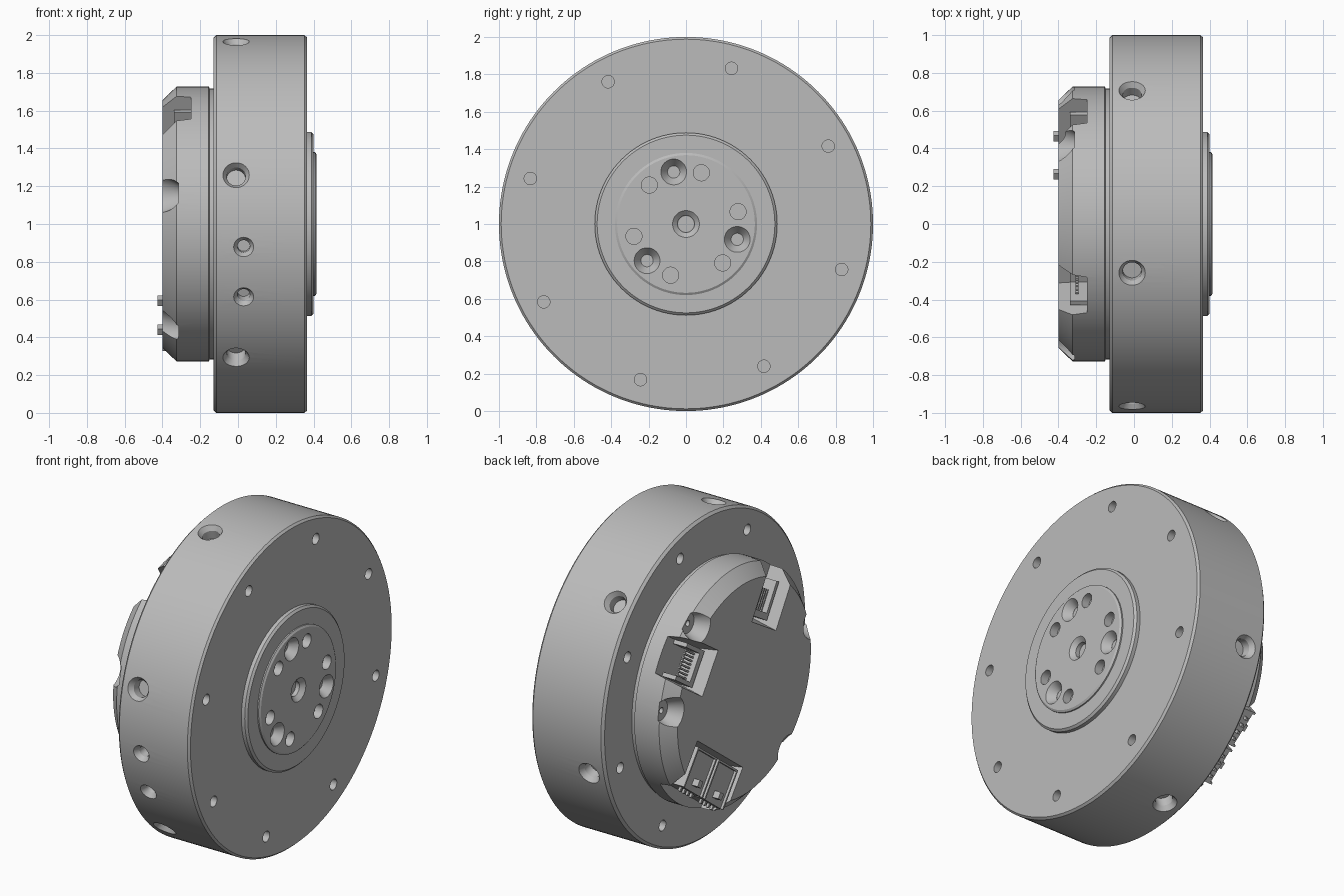
import bpy, bmesh
from math import radians, cos, sin, pi
from mathutils import Matrix

if "Cube" in bpy.data.objects:
    bpy.data.objects.remove(bpy.data.objects["Cube"], do_unlink=True)

grey = bpy.data.materials.new("machined_grey")
grey.use_nodes = True
grey.diffuse_color = (0.5, 0.5, 0.5, 1)
grey.node_tree.nodes["Principled BSDF"].inputs["Base Color"].default_value = (0.5, 0.5, 0.5, 1)

CENTRE = Matrix.Translation((0, 0, 1))
ALONG_X = CENTRE @ Matrix.Rotation(pi / 2, 4, 'Y')


def turn(angle):
    """Frame with local y pointing outwards at an angle around the main axis."""
    return CENTRE @ Matrix.Rotation(radians(angle), 4, 'X')


def facing(x, radius, angle, sign=1):
    """Frame with local z along +x or -x at a polar position."""
    return turn(angle) @ Matrix.Translation((x, radius, 0)) @ Matrix.Rotation(sign * pi / 2, 4, 'Y')


def rim(x, angle):
    """Frame with local z pointing out of the rim."""
    return turn(angle) @ Matrix.Translation((x, 1, 0)) @ Matrix.Rotation(-pi / 2, 4, 'X')


def revolve(bm, profile, frame, sides):
    """Closed solid from (height, radius) points turned around local z."""
    rings = [[bm.verts.new(frame @ Matrix.Rotation(2 * pi * i / sides, 4, 'Z').to_3x3().to_4x4()
                           @ Matrix.Translation((r, 0, h)).translation)
              for i in range(sides)] for h, r in profile]
    for a, b in zip(rings, rings[1:]):
        for i in range(sides):
            j = (i + 1) % sides
            bm.faces.new((a[i], a[j], b[j], b[i]))
    bm.faces.new(rings[0][::-1])
    bm.faces.new(rings[-1])


def block(bm, x, r, t, angle, flare=0):
    """Box by x, radial and tangential ranges; its -x end may flare out."""
    verts = bmesh.ops.create_cube(bm, size=1)["verts"]
    for v in verts:
        low = v.co.x < 0
        extra = flare if low else 0
        v.co = (x[0] if low else x[1],
                r[0] - extra if v.co.y < 0 else r[1],
                t[0] - extra if v.co.z < 0 else t[1] + extra)
    bmesh.ops.transform(bm, matrix=turn(angle), verts=verts)


def finish(bm, name):
    bmesh.ops.recalc_face_normals(bm, faces=bm.faces)
    mesh = bpy.data.meshes.new(name)
    bm.to_mesh(mesh)
    bm.free()
    mesh.materials.append(grey)
    obj = bpy.data.objects.new(name, mesh)
    bpy.context.collection.objects.link(obj)
    return obj


def smooth(obj):
    bpy.ops.object.select_all(action='DESELECT')
    obj.select_set(True)
    bpy.context.view_layer.objects.active = obj
    bpy.ops.object.shade_smooth_by_angle(angle=radians(25))


def cut(obj, cutter_bm):
    cutter = finish(cutter_bm, "cutter")
    cutter.hide_render = True
    mod = obj.modifiers.new("cut", 'BOOLEAN')
    mod.operation, mod.solver, mod.object = 'DIFFERENCE', 'EXACT', cutter
    mod.use_self = True
    bpy.context.view_layer.objects.active = obj
    bpy.ops.object.modifier_apply(modifier="cut")
    bpy.data.objects.remove(cutter, do_unlink=True)
    smooth(obj)


def hole(bm, frame, radius, depth, mouth=0, sink=0):
    """Blind hole with an optional conical mouth."""
    mouth = mouth or radius
    revolve(bm, [(-depth, radius), (-sink, radius), (0, mouth), (0.03, mouth)]
            if sink else [(-depth, radius), (0.03, radius)], frame, 32)


# Main housing: thick disc with bolt holes on both faces and holes round the rim
bm = bmesh.new()
revolve(bm, [(-0.13, 0.985), (-0.115, 1), (0.352, 1), (0.365, 0.988)], ALONG_X, 160)
housing = finish(bm, "main_housing")
bm = bmesh.new()
for k in range(8):
    hole(bm, facing(0.365, 0.867, 28.7 + 45 * k), 0.033, 0.1)
    hole(bm, facing(-0.13, 0.867, 28.7 + 45 * k, -1), 0.033, 0.045)
for k in range(6):
    hole(bm, rim(-0.01, 45 + 60 * k), 0.05, 0.085, 0.07, 0.03)
for angle in (187, 202.7):
    hole(bm, rim(0.03, angle), 0.033, 0.085, 0.053, 0.03)
cut(housing, bm)

# Output flange: stepped hub with a bolt circle and centre bore
bm = bmesh.new()
revolve(bm, [(0.3, 0.488), (0.388, 0.488), (0.4, 0.475), (0.4, 0.38),
             (0.408, 0.38), (0.416, 0.368)], ALONG_X, 96)
flange = finish(bm, "output_flange")
bm = bmesh.new()
for k in range(3):
    angle = 103.3 + 120 * k
    hole(bm, facing(0.416, 0.286, angle), 0.033, 0.1, 0.069, 0.05)
    for side in (-30, 30):
        hole(bm, facing(0.416, 0.286, angle + side), 0.043, 0.08)
hole(bm, ALONG_X @ Matrix.Translation((0, 0, 0.416)), 0.045, 0.1, 0.072, 0.025)
cut(flange, bm)

# Rear cover: chamfered drum with scalloped screw seats and connector pockets
bm = bmesh.new()
revolve(bm, [(-0.4, 0.655), (-0.325, 0.728), (-0.155, 0.728), (-0.15, 0.718),
             (-0.1, 0.718)], ALONG_X, 128)
cover = finish(bm, "rear_cover")
bm = bmesh.new()
for angle in (9, 52, 167, 232):
    seat = facing(-0.4, 0.7, angle, -1)
    revolve(bm, [(-0.085, 0.06), (-0.06, 0.075), (0.02, 0.11)], seat, 32)
    revolve(bm, [(-0.13, 0.018), (-0.08, 0.018)], seat, 16)
POCKETS = [(121.5, 0.4, 0.11), (34, 0.43, 0.11), (-53, 0.42, 0.25)]
for angle, inner, half in POCKETS:
    block(bm, (-0.41, -0.25), (inner, 0.9), (-half, half), angle, 0.03)
cut(cover, bm)

# Connectors: open socket with back wall, side walls and a row of pins
for name, (angle, inner, half) in zip(("upper_connector", "side_connector"), POCKETS):
    bm = bmesh.new()
    block(bm, (-0.34, -0.24), (inner + 0.01, inner + 0.05), (-half, half), angle)
    for side in (-1, 1):
        t = sorted((side * half, side * (half - 0.025)))
        block(bm, (-0.34, -0.24), (inner + 0.01, 0.64), t, angle)
    for k in range(8):
        t = (k - 3.5) * 0.021
        block(bm, (-0.31, -0.295), (inner + 0.04, 0.58), (t - 0.005, t + 0.005), angle)
    finish(bm, name)

# Double connector: two flush shells with a thin lip, grooves and latch tabs
angle, inner, half = POCKETS[2]
bm = bmesh.new()
for side in (-1, 1):
    mid = side * 0.127
    block(bm, (-0.385, -0.24), (inner, 0.66), (mid - 0.115, mid + 0.115), angle)
    for edge in (-0.11, 0.11):
        block(bm, (-0.4, -0.37), (inner, 0.66), (mid + edge - 0.006, mid + edge + 0.006), angle)
    block(bm, (-0.4, -0.37), (inner, inner + 0.012), (mid - 0.11, mid + 0.11), angle)
    block(bm, (-0.425, -0.37), (0.585, 0.625), (mid - 0.02, mid + 0.02), angle)
    for k in range(4):
        t = mid + (k - 1.5) * 0.045
        block(bm, (-0.36, -0.345), (0.65, 0.685), (t - 0.008, t + 0.008), angle)
finish(bm, "double_connector")
